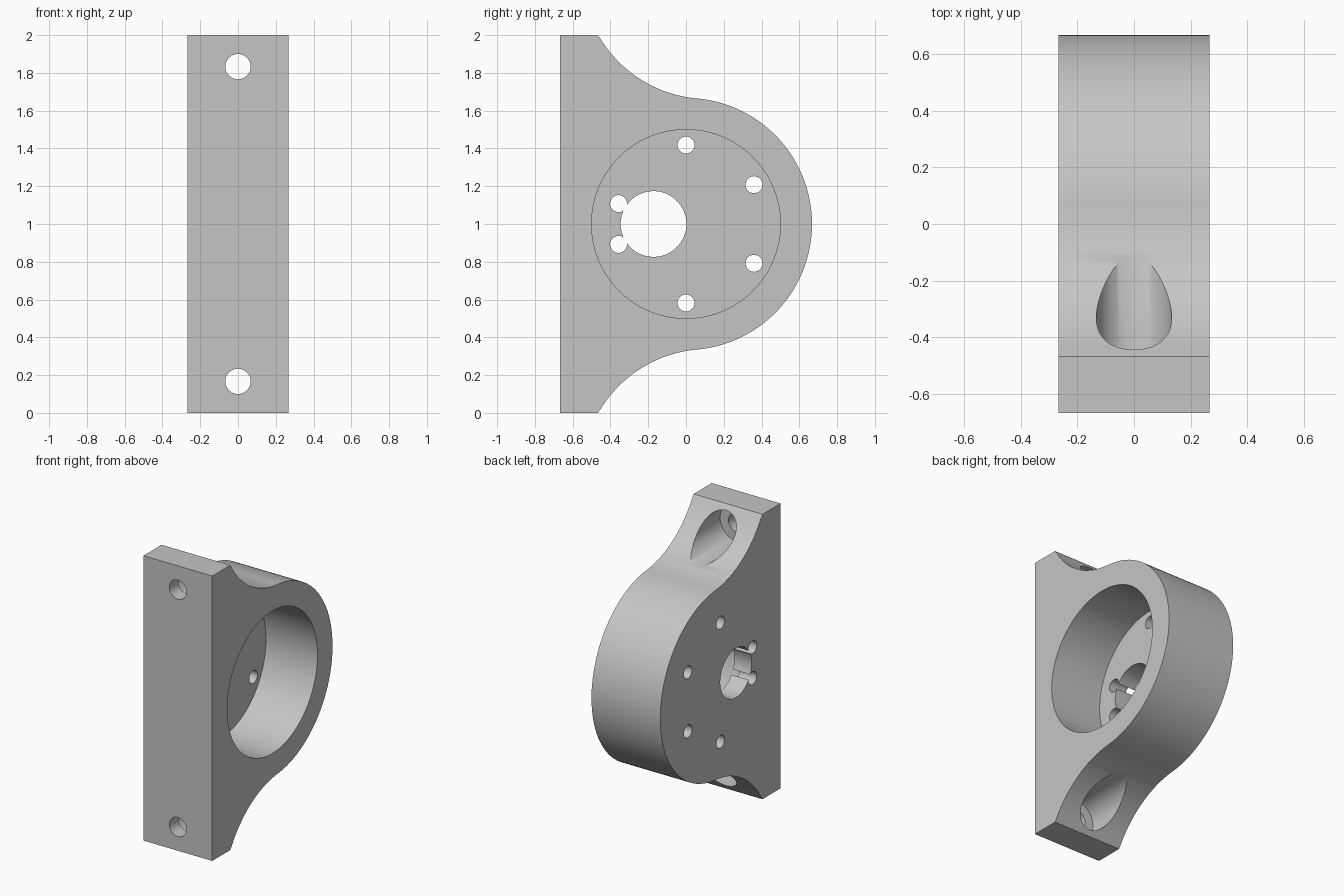
import bpy
import bmesh
from math import radians, sin, cos, pi
from mathutils import Matrix, Vector

old = bpy.data.objects.get("Cube")
if old:
    bpy.data.objects.remove(old, do_unlink=True)

HALF_W = 0.267      # half thickness along x
R = 0.667           # radius of the round body and of the concave fillets
FRONT = -R          # mounting face
MID = 1.0           # height of the round body's centre

grey = bpy.data.materials.new("light_grey")
grey.use_nodes = True
grey.diffuse_color = (0.56, 0.56, 0.56, 1)
grey.node_tree.nodes["Principled BSDF"].inputs["Base Color"].default_value = (0.56, 0.56, 0.56, 1)


def new_object(name, bm):
    bmesh.ops.recalc_face_normals(bm, faces=bm.faces[:])
    mesh = bpy.data.meshes.new(name)
    bm.to_mesh(mesh)
    bm.free()
    mesh.materials.append(grey)
    obj = bpy.data.objects.new(name, mesh)
    bpy.context.collection.objects.link(obj)
    return obj


def arc(cy, cz, r, a0, a1, steps):
    return [(cy + r * cos(radians(a0 + (a1 - a0) * i / steps)),
             cz + r * sin(radians(a0 + (a1 - a0) * i / steps))) for i in range(steps + 1)]


# Side profile: upper half (flange, concave fillet, round body), then mirrored
TANGENT = 5.0
fillet_y, fillet_z = 2 * R * sin(radians(TANGENT)), MID + 2 * R * cos(radians(TANGENT))
upper = [(FRONT, 2.0), (-0.467, 2.0)]
upper += arc(fillet_y, fillet_z, R, 209.4, 270 - TANGENT, 24)[1:]
upper += arc(0, MID, R, 90 - TANGENT, 0, 40)[1:]
profile = upper + [(y, 2 * MID - z) for y, z in reversed(upper[:-1])]

bm = bmesh.new()
face = bm.faces.new([bm.verts.new((-HALF_W, y, z)) for y, z in profile])
ext = bmesh.ops.extrude_face_region(bm, geom=[face])
bmesh.ops.translate(bm, vec=(2 * HALF_W, 0, 0),
                    verts=[v for v in ext["geom"] if isinstance(v, bmesh.types.BMVert)])
bracket = new_object("motor_bracket", bm)


def drill(name, axis, start, end, radius, centre, segments=48):
    """Cut a round hole along x or y; centre holds the other two coordinates."""
    middle = (start + end) / 2
    if axis == "x":
        turn, pos = Matrix.Rotation(pi / 2, 4, "Y"), Vector((middle, *centre))
    else:
        turn, pos = Matrix.Rotation(pi / 2, 4, "X"), Vector((centre[0], middle, centre[1]))
    tool = bmesh.new()
    bmesh.ops.create_cone(tool, cap_ends=True, segments=segments, radius1=radius, radius2=radius,
                          depth=end - start, matrix=Matrix.Translation(pos) @ turn)
    cutter = new_object(name, tool)
    cutter.hide_render = True
    mod = bracket.modifiers.new(name, "BOOLEAN")
    mod.operation = "DIFFERENCE"
    mod.solver = "EXACT"
    mod.object = cutter
    bpy.context.view_layer.objects.active = bracket
    bpy.ops.object.modifier_apply(modifier=name)
    bpy.data.objects.remove(cutter, do_unlink=True)


# Motor pocket, open on the +x side, leaving a thin floor
drill("motor_pocket", "x", HALF_W - 0.4, 0.5, 0.5, (0, MID), 96)

# Off-centre shaft opening and the screw holes in the floor
drill("shaft_hole", "x", -0.5, 0.2, 0.174, (-0.172, MID), 64)
for side in (1, -1):
    for y, dz in ((0, 0.418), (0.36, 0.208), (-0.357, 0.108)):
        drill("screw_hole", "x", -0.5, 0.2, 0.045, (y, MID + side * dz), 32)

# Mounting bolt holes with deep counterbores from the back
for z in (0.167, 1.833):
    drill("counterbore", "y", -0.567, 0.3, 0.133, (0, z), 64)
    drill("bolt_hole", "y", -0.8, -0.4, 0.067, (0, z))

# Smooth curved walls, crisp edges
bpy.ops.object.select_all(action="DESELECT")
bracket.select_set(True)
bpy.context.view_layer.objects.active = bracket
bpy.ops.object.shade_smooth_by_angle(angle=radians(30))
